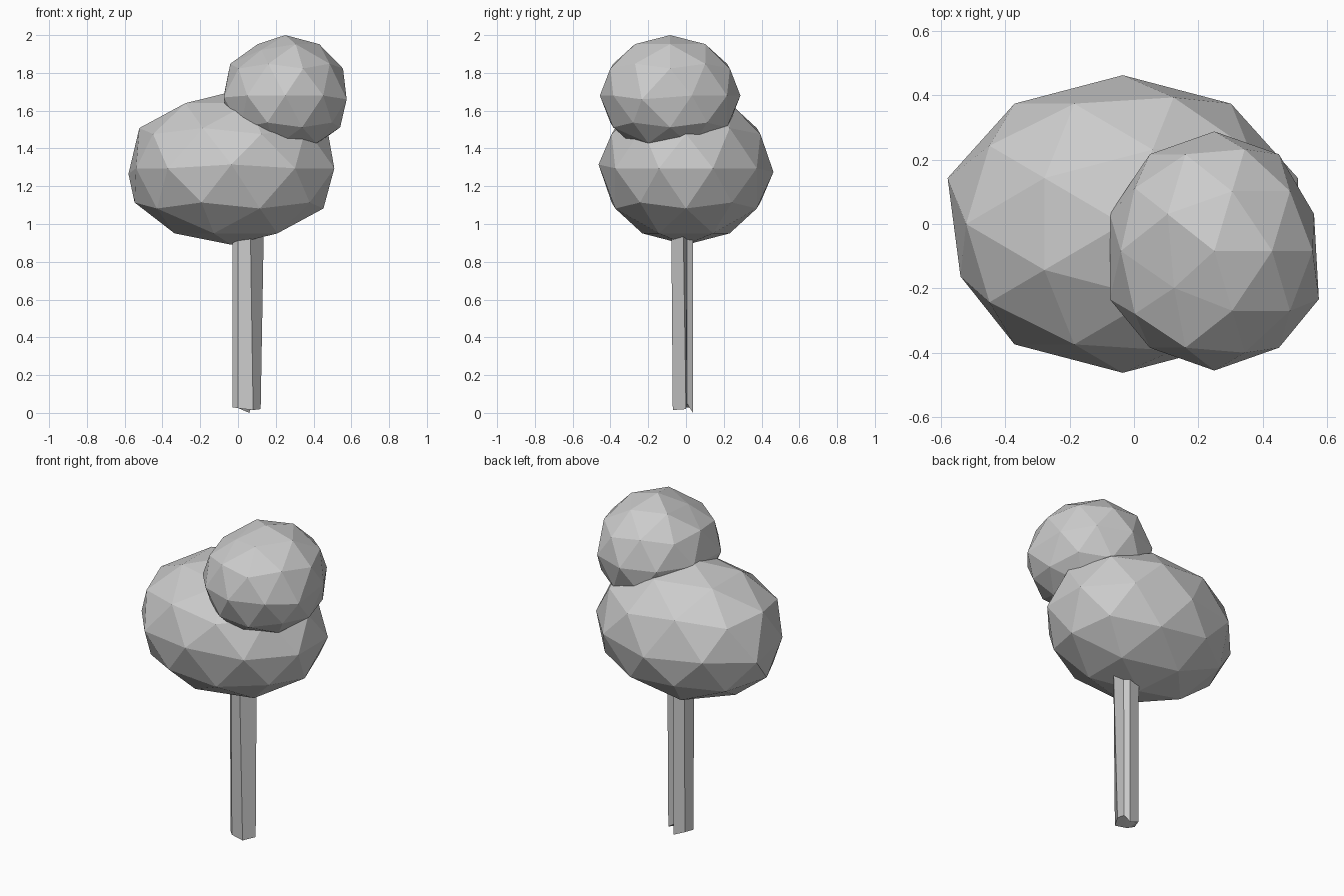
import bpy
import bmesh
from mathutils import Vector

if "Cube" in bpy.data.objects:
    bpy.data.objects.remove(bpy.data.objects["Cube"])


def finish(name, bm):
    bmesh.ops.recalc_face_normals(bm, faces=bm.faces)
    mesh = bpy.data.meshes.new(name)
    bm.to_mesh(mesh)
    bm.free()
    obj = bpy.data.objects.new(name, mesh)
    bpy.context.collection.objects.link(obj)
    return obj


def nudge(bm, target, offset):
    # move the vertex nearest to a target, for the hand-shaped facets
    v = min(bm.verts, key=lambda q: (q.co - Vector(target)).length)
    v.co += Vector(offset)


def foliage(name, centre, radii, nudges):
    bm = bmesh.new()
    bmesh.ops.create_icosphere(bm, subdivisions=2, radius=1)
    for v in bm.verts:
        v.co = Vector(c + r * p for c, r, p in zip(centre, radii, v.co))
    for target, offset in nudges:
        nudge(bm, target, offset)
    return finish(name, bm)


# lower and upper leaf masses
foliage("lower_foliage", (-0.035, 0, 1.295), (0.573, 0.463, 0.405), [
    ((-0.58, -0.15, 1.29), (0.04, -0.02, 0)),
    ((-0.58, 0.15, 1.29), (0, 0, -0.03)),
    ((-0.04, -0.46, 1.29), (0, 0, 0.02)),
    ((-0.04, 0.46, 1.29), (0, 0, -0.02)),
])
foliage("upper_foliage", (0.25, -0.084, 1.68), (0.342, 0.372, 0.32), [
    ((0.58, -0.20, 1.68), (0, -0.035, -0.02)),
    ((-0.08, -0.20, 1.68), (0, -0.035, -0.01)),
    ((0.56, 0.03, 1.68), (-0.015, 0, 0)),
    ((0.40, -0.20, 1.41), (0.02, 0, 0.02)),
    ((0.105, -0.20, 1.95), (0.02, 0, -0.03)),
])

# irregular notched trunk: bottom x, y, z and top x, y of each corner
corners = [
    ((-0.03, -0.03, 0.03), (-0.03, -0.035)),
    ((0.0, -0.06, 0.025), (0.0, -0.065)),
    ((0.08, -0.07, 0.015), (0.065, -0.078)),
    ((0.12, 0.0, 0.02), (0.137, -0.015)),
    ((0.075, 0.005, 0.05), (0.08, 0.005)),
    ((0.06, 0.037, 0.0), (0.06, 0.037)),
    ((-0.01, 0.025, 0.03), (-0.01, 0.03)),
]
bm = bmesh.new()
bottom = [bm.verts.new(b) for b, t in corners]
top = [bm.verts.new((t[0], t[1], 1.0)) for b, t in corners]
n = len(corners)
for i in range(n):
    j = (i + 1) % n
    bm.faces.new((bottom[i], bottom[j], top[j], top[i]))
caps = [bm.faces.new(bottom[::-1]), bm.faces.new(top)]
bmesh.ops.triangulate(bm, faces=caps)
finish("trunk", bm)
